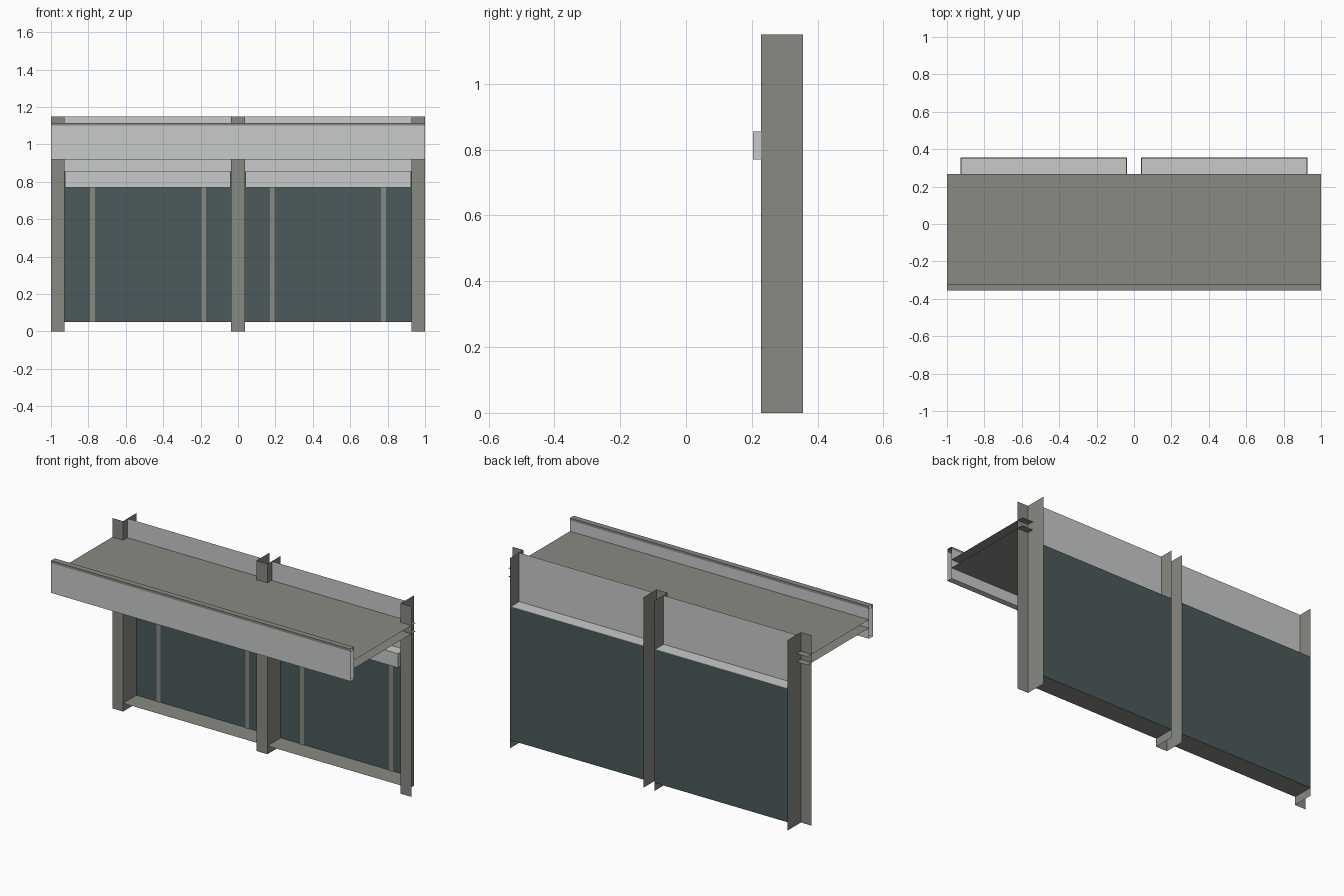
import bpy
import bmesh

cube = bpy.data.objects.get("Cube")
if cube:
    bpy.data.objects.remove(cube, do_unlink=True)


def material(name, rgb):
    m = bpy.data.materials.new(name)
    m.use_nodes = True
    m.diffuse_color = (*rgb, 1)
    m.node_tree.nodes["Principled BSDF"].inputs["Base Color"].default_value = (*rgb, 1)
    return m


STEEL = material("warm grey steel", (0.25, 0.255, 0.225))
LIGHT = material("light grey panel", (0.58, 0.59, 0.585))
GLASS = material("dark teal glass", (0.07, 0.102, 0.105))


def extrude(name, points, axis, start, end, mat, closed=False, caps=False):
    """Sweep a 2D section along x or z; an open section gives thin sheets."""
    bm = bmesh.new()

    def ring(d):
        return [bm.verts.new((d, a, b) if axis == "x" else (a, b, d)) for a, b in points]

    lo, hi = ring(start), ring(end)
    n = len(points)
    for i in range(n if closed else n - 1):
        j = (i + 1) % n
        bm.faces.new((lo[i], lo[j], hi[j], hi[i]))
    if caps:
        bm.faces.new(lo[::-1])
        bm.faces.new(hi)
    if closed:
        bmesh.ops.recalc_face_normals(bm, faces=bm.faces)
    mesh = bpy.data.meshes.new(name)
    bm.to_mesh(mesh)
    bm.free()
    mesh.materials.append(mat)
    obj = bpy.data.objects.new(name, mesh)
    bpy.context.scene.collection.objects.link(obj)
    return obj


def rect(y0, y1, z0, z1):
    return [(y0, z0), (y1, z0), (y1, z1), (y0, z1)]


FRONT, BACK, TOP = 0.228, 0.355, 1.15
INNER, MID = 0.928, 0.037

# Folded sheet posts: angles at the ends, a channel in the middle
extrude("right_post", [(-1, FRONT), (-INNER, FRONT), (-INNER, BACK)], "z", 0, TOP, STEEL)
extrude("left_post", [(INNER, BACK), (INNER, FRONT), (1, FRONT)], "z", 0, TOP, STEEL)
extrude("middle_post", [(-MID, BACK), (-MID, FRONT), (MID, FRONT), (MID, BACK)],
        "z", 0, TOP, STEEL)

# Canopy: two flat sheets behind an open-ended fascia with a capping strip
for name, z in (("canopy_top", 1.035), ("canopy_underside", 0.985)):
    extrude(name, [(-0.32, z), (0.268, z)], "x", -1, 1, STEEL)
extrude("fascia", rect(-0.355, -0.32, 0.92, 1.1), "x", -1, 1, LIGHT, closed=True)
extrude("fascia_cap", rect(-0.355, -0.32, 1.1, 1.115), "x", -1, 1, STEEL, closed=True)

# Two matching bays between the posts
for side, s in (("right", -1), ("left", 1)):
    x0, x1 = sorted((s * MID, s * INNER))
    extrude(side + "_upper_panel", [(0.27, 0.855), (0.27, TOP)], "x", x0, x1, LIGHT)
    extrude(side + "_header", rect(0.203, 0.352, 0.77, 0.855), "x",
            x0 + 0.002, x1 - 0.002, LIGHT, closed=True, caps=True)
    extrude(side + "_glass", [(BACK, 0.05), (BACK, 0.855)], "x", x0, x1, GLASS)
    extrude(side + "_sill", [(FRONT, 0.05), (BACK, 0.05)], "x", x0, x1, STEEL)
    for place, x in (("inner", 0.183), ("outer", 0.777)):
        extrude(side + "_" + place + "_mullion", [(0.35, 0.05), (0.35, 0.78)], "x",
                s * x - 0.013, s * x + 0.013, STEEL)
